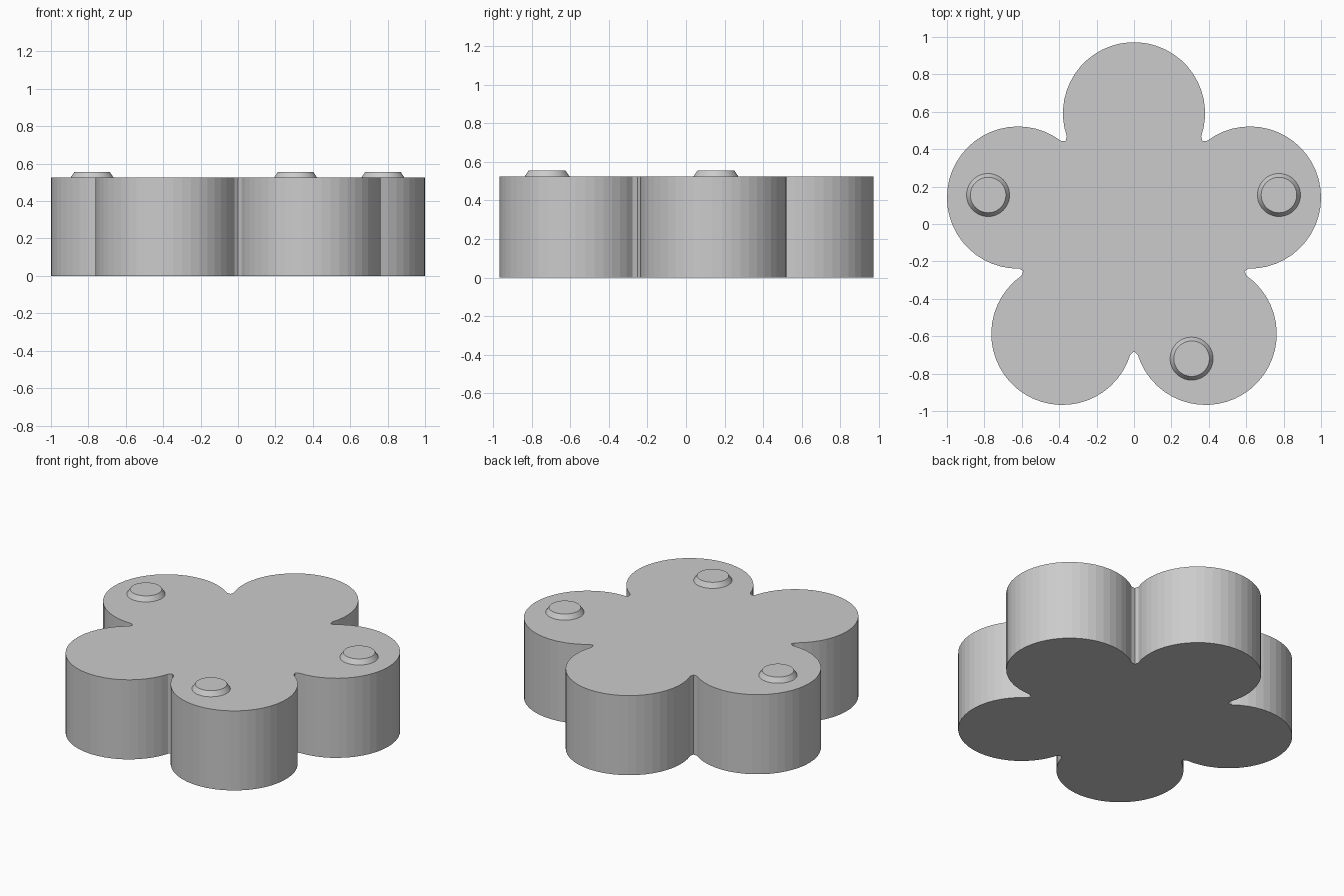
import bpy, bmesh, math
from mathutils import Vector

if "Cube" in bpy.data.objects:
    bpy.data.objects.remove(bpy.data.objects["Cube"])

BODY_TOP, KNOB_TOP = 0.525, 0.556
CENTRE = Vector((0, -0.06))
RING, PETAL, NOTCH = 0.652, 0.38, 0.622   # petal ring, petal radius, notch distance

grey = bpy.data.materials.new("light grey")
grey.diffuse_color = (0.6, 0.6, 0.6, 1)
grey.use_nodes = True
grey.node_tree.nodes["Principled BSDF"].inputs["Base Color"].default_value = grey.diffuse_color


def polar(radius, degrees):
    a = math.radians(degrees)
    return Vector((radius * math.cos(a), radius * math.sin(a)))


def make_object(name, bm):
    bmesh.ops.recalc_face_normals(bm, faces=bm.faces)
    mesh = bpy.data.meshes.new(name)
    bm.to_mesh(mesh)
    bm.free()
    mesh.materials.append(grey)
    obj = bpy.data.objects.new(name, mesh)
    bpy.context.collection.objects.link(obj)
    return obj


# Flower body: five petal arcs joined at small notches, extruded upward
outline = []
for i in range(5):
    heading = 90 + 72 * i
    hub = CENTRE + polar(RING, heading)
    steps = 29
    for k in range(steps + 1):
        outline.append(hub + polar(PETAL, heading - 109 + 218 * k / steps))
    outline.append(CENTRE + polar(NOTCH, heading + 36))

bm = bmesh.new()
base = bm.faces.new([bm.verts.new((p.x, p.y, 0)) for p in outline])
top = bmesh.ops.extrude_face_region(bm, geom=[base], use_keep_orig=True)["geom"]
bmesh.ops.translate(bm, vec=(0, 0, BODY_TOP),
                    verts=[v for v in top if isinstance(v, bmesh.types.BMVert)])
make_object("flower_body", bm)

# Tapered knobs on three of the petals
for name, x, y in (("knob_left", -0.78, 0.155),
                   ("knob_right", 0.775, 0.155),
                   ("knob_front", 0.308, -0.72)):
    bm = bmesh.new()
    bmesh.ops.create_cone(bm, cap_ends=True, segments=48, radius1=0.115,
                          radius2=0.095, depth=KNOB_TOP - BODY_TOP)
    knob = make_object(name, bm)
    knob.location = (x, y, (KNOB_TOP + BODY_TOP) / 2)
